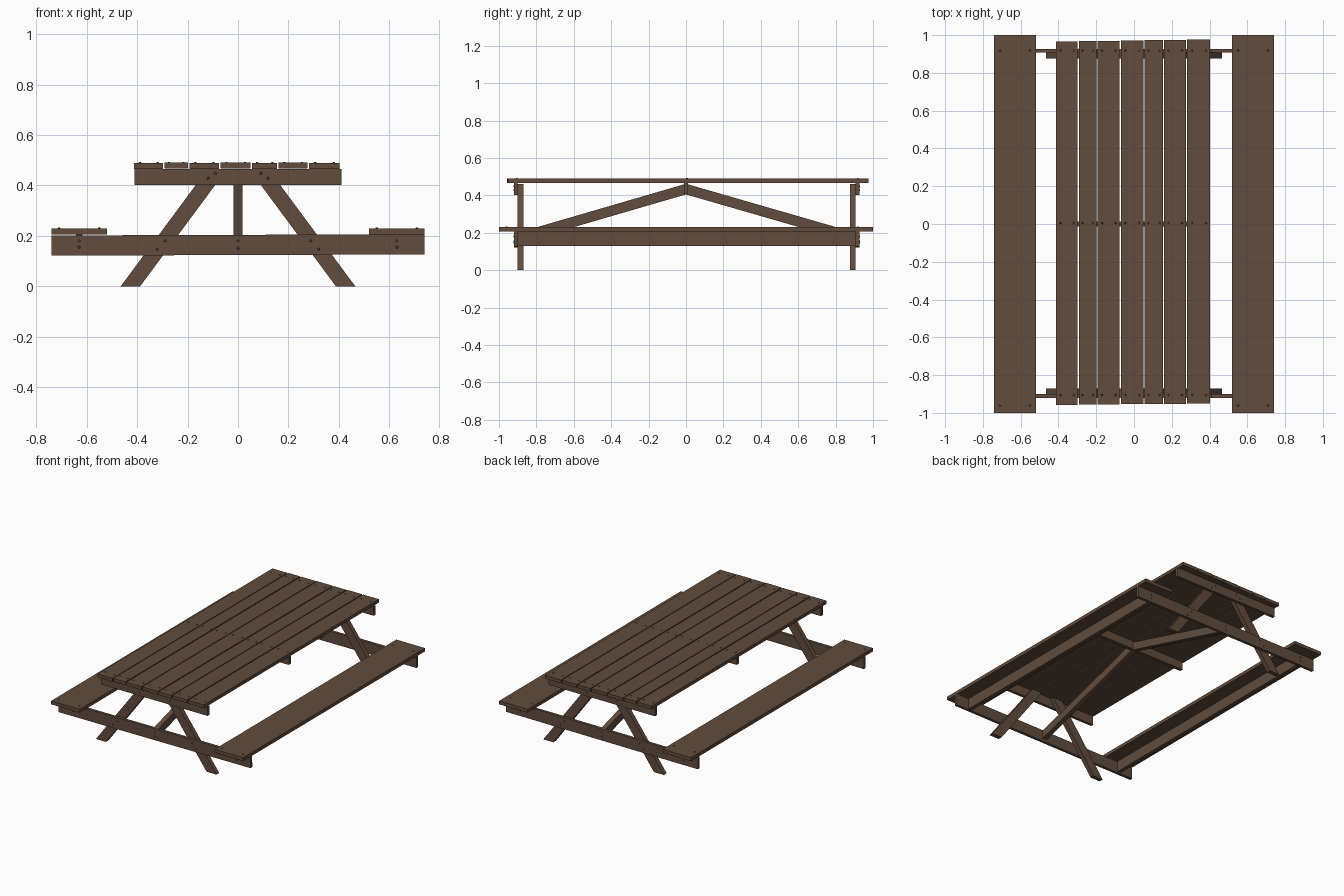
import bpy, bmesh, math
from mathutils import Matrix, Vector

cube = bpy.data.objects.get("Cube")
if cube:
    bpy.data.objects.remove(cube, do_unlink=True)


def make_material(name, rgb):
    mat = bpy.data.materials.new(name)
    mat.use_nodes = True
    mat.diffuse_color = (*rgb, 1)
    bsdf = mat.node_tree.nodes["Principled BSDF"]
    bsdf.inputs["Base Color"].default_value = (*rgb, 1)
    bsdf.inputs["Roughness"].default_value = 0.8
    return mat


WOOD = make_material("brown_wood", (0.12, 0.072, 0.046))


def finish(name, bm):
    mesh = bpy.data.meshes.new(name)
    bmesh.ops.recalc_face_normals(bm, faces=bm.faces)
    bm.to_mesh(mesh)
    bm.free()
    mesh.materials.append(WOOD)
    obj = bpy.data.objects.new(name, mesh)
    bpy.context.collection.objects.link(obj)
    return obj


def board(name, x, y, z, roll=0):
    """Box between (min, max) pairs, rolled slightly about the y axis."""
    bm = bmesh.new()
    bmesh.ops.create_cube(bm, size=1)
    size = [b - a for a, b in (x, y, z)]
    bmesh.ops.scale(bm, vec=size, verts=bm.verts)
    obj = finish(name, bm)
    obj.location = [(a + b) / 2 for a, b in (x, y, z)]
    obj.rotation_euler.y = math.radians(roll)
    return obj


def prism(name, corners, depth):
    """Extrude a planar outline along a depth vector."""
    bm = bmesh.new()
    face = bm.faces.new([bm.verts.new(c) for c in corners])
    grown = bmesh.ops.extrude_face_region(bm, geom=[face])["geom"]
    verts = [v for v in grown if isinstance(v, bmesh.types.BMVert)]
    bmesh.ops.translate(bm, vec=depth, verts=verts)
    return finish(name, bm)


def nails(name, points, direction):
    """Low round heads on a surface, facing the given direction."""
    turn = Vector(direction).to_track_quat("Z", "Y").to_matrix().to_4x4()
    bm = bmesh.new()
    for p in points:
        bmesh.ops.create_cone(bm, cap_ends=True, segments=8, radius1=0.007,
                              radius2=0.004, depth=0.006,
                              matrix=Matrix.Translation(p) @ turn)
    return finish(name, bm)


# Tabletop planks, slightly uneven in length and height
edges = [-0.415, -0.295, -0.196, -0.073, 0.053, 0.157, 0.278, 0.406]
top_nails = []
for i, (a, b) in enumerate(zip(edges, edges[1:])):
    lift = 0.001 * (i % 2)
    board(f"top_plank_{i + 1}", (a + 0.003, b - 0.003),
          (-0.957 + 0.001 * i, 0.967 + 0.0015 * i),
          (0.466 + lift, 0.489 + lift))
    for y in (-0.905, 0.005, 0.918):
        top_nails += [(a + t * (b - a), y, 0.489 + lift) for t in (0.22, 0.8)]
nails("top_nails", top_nails, (0, 0, 1))

# Seats with the long rail under each
for side, name in ((1, "left"), (-1, "right")):
    x = sorted((side * 0.52, side * 0.74))
    board(f"{name}_seat", x, (-1, 1), (0.206, 0.23))
    rail = sorted((side * 0.617, side * 0.643))
    board(f"{name}_seat_rail", rail, (-0.9, 0.907), (0.13, 0.206))
    nails(f"{name}_seat_nails",
          [(side * u, y, 0.23) for u in (0.55, 0.71) for y in (-0.96, 0.918)],
          (0, 0, 1))

# End frames: crossbeams outside, slanted legs inside
for s, name, leg_y, joint, outer in ((-1, "front", -0.87, -0.9, -0.92),
                                     (1, "back", 0.876, 0.907, 0.927)):
    span = sorted((joint, outer))
    board(f"{name}_seat_beam", (-0.74, 0.74), span, (0.124, 0.204), -0.2)
    board(f"{name}_top_beam", (-0.41, 0.41), span, (0.402, 0.466))
    for m, side in ((1, "left"), (-1, "right")):
        outline = [(0.388, 0), (0.465, 0), (0.124, 0.46), (0.047, 0.46)]
        prism(f"{name}_{side}_leg", [(m * x, leg_y, z) for x, z in outline],
              (0, joint - leg_y, 0))
    heads = [(0, 0.18), (0, 0.15)]
    for m in (1, -1):
        heads += [(m * x, z) for x, z in ((0.63, 0.18), (0.63, 0.155),
                  (0.288, 0.18), (0.32, 0.147), (0.09, 0.448), (0.118, 0.428))]
    nails(f"{name}_beam_nails", [(x, outer, z) for x, z in heads], (0, s, 0))

# Middle beam and the two diagonal braces
board("middle_beam", (-0.4, 0.4), (-0.012, 0.012), (0.408, 0.466))
for s, name, end in ((-1, "front", 0.9), (1, "back", 0.907)):
    outline = [(0, 0.405), (0, 0.462), (end, 0.2), (end, 0.143)]
    prism(f"{name}_brace", [(-0.017, s * y, z) for y, z in outline],
          (0.034, 0, 0))
